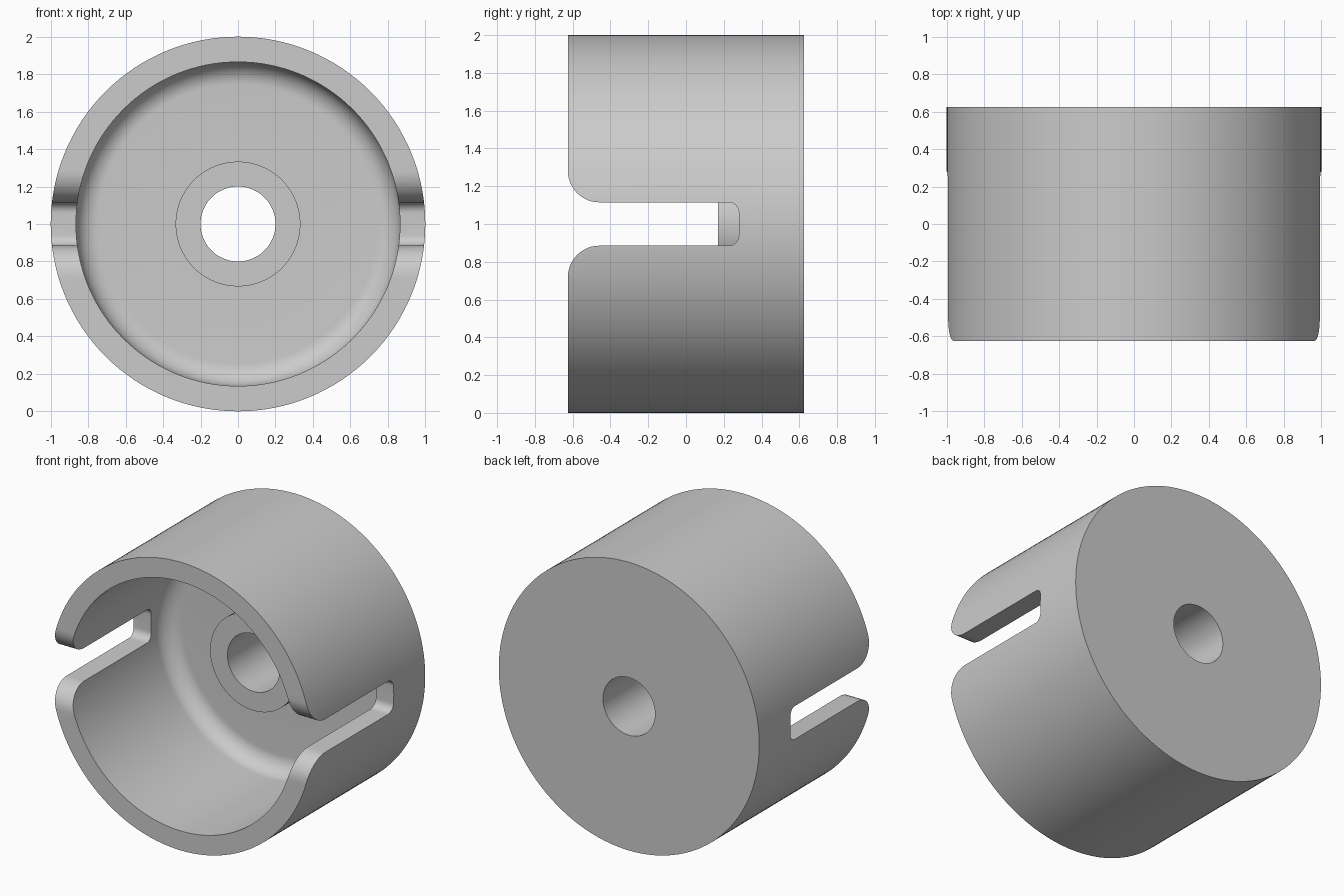
import bpy, bmesh, math
from mathutils import Matrix, Vector

default = bpy.data.objects.get("Cube")
if default:
    bpy.data.objects.remove(default, do_unlink=True)

FRONT, BACK = -0.625, 0.625
FLOOR, BOSS_TOP = 0.45, 0.17
OUTER, INNER, BOSS, BORE = 1.0, 0.865, 0.333, 0.2
FILLET = 0.12

grey = bpy.data.materials.new("light grey")
grey.use_nodes = True
colour = (0.6, 0.6, 0.6, 1)
grey.diffuse_color = colour
grey.node_tree.nodes["Principled BSDF"].inputs["Base Color"].default_value = colour


def arc(cx, cy, r, start, end, steps=12):
    """Points on an arc, angles in degrees."""
    angles = [math.radians(start + (end - start) * i / steps) for i in range(steps + 1)]
    return [(cx + r * math.cos(a), cy + r * math.sin(a)) for a in angles]


def make_object(name, bm):
    bmesh.ops.recalc_face_normals(bm, faces=bm.faces)
    mesh = bpy.data.meshes.new(name)
    bm.to_mesh(mesh)
    bm.free()
    mesh.materials.append(grey)
    obj = bpy.data.objects.new(name, mesh)
    bpy.context.collection.objects.link(obj)
    return obj


# Cup body: closed (radius, depth) profile turned around the y axis
profile = [(BORE, BACK), (OUTER, BACK), (OUTER, FRONT), (INNER, FRONT)]
profile += arc(INNER - FILLET, FLOOR - FILLET, FILLET, 0, 90)
profile += [(BOSS, FLOOR), (BOSS, BOSS_TOP), (BORE, BOSS_TOP)]
bm = bmesh.new()
SEGMENTS = 128
rings = []
for s in range(SEGMENTS):
    turn = Matrix.Rotation(2 * math.pi * s / SEGMENTS, 3, 'Y')
    rings.append([bm.verts.new(turn @ Vector((r, y, 0)) + Vector((0, 0, 1)))
                  for r, y in profile])
for s in range(SEGMENTS):
    a, b = rings[s], rings[(s + 1) % SEGMENTS]
    for i in range(len(profile)):
        j = (i + 1) % len(profile)
        bm.faces.new((a[i], a[j], b[j], b[i]))
cup = make_object("cup_body", bm)

# Side slots: flared mouth at the rim, rounded corners at the inner end
HALF, FLARE, CORNER, END = 0.115, 0.165, 0.055, 0.28
upper = [(FRONT - 0.1, HALF + FLARE)]
upper += arc(FRONT + FLARE, HALF + FLARE, FLARE, 180, 270)
upper += arc(END - CORNER, HALF - CORNER, CORNER, 90, 0, 8)
outline = upper + [(y, -z) for y, z in reversed(upper)]

for side, name in ((1, "left_slot_cutter"), (-1, "right_slot_cutter")):
    bm = bmesh.new()
    face = bm.faces.new([bm.verts.new((side * 0.6, y, 1 + z)) for y, z in outline])
    grown = bmesh.ops.extrude_face_region(bm, geom=[face], use_keep_orig=True)
    moved = [v for v in grown["geom"] if isinstance(v, bmesh.types.BMVert)]
    bmesh.ops.translate(bm, verts=moved, vec=(side * 0.6, 0, 0))
    cutter = make_object(name, bm)
    cutter.hide_render = True
    cut = cup.modifiers.new(name, 'BOOLEAN')
    cut.operation = 'DIFFERENCE'
    cut.solver = 'EXACT'
    cut.object = cutter
    bpy.context.view_layer.objects.active = cup
    bpy.ops.object.modifier_apply(modifier=cut.name)
    bpy.data.objects.remove(cutter, do_unlink=True)

# Smooth curved walls, crisp rims
bpy.ops.object.select_all(action='DESELECT')
cup.select_set(True)
bpy.context.view_layer.objects.active = cup
bpy.ops.object.shade_smooth_by_angle(angle=math.radians(30))
